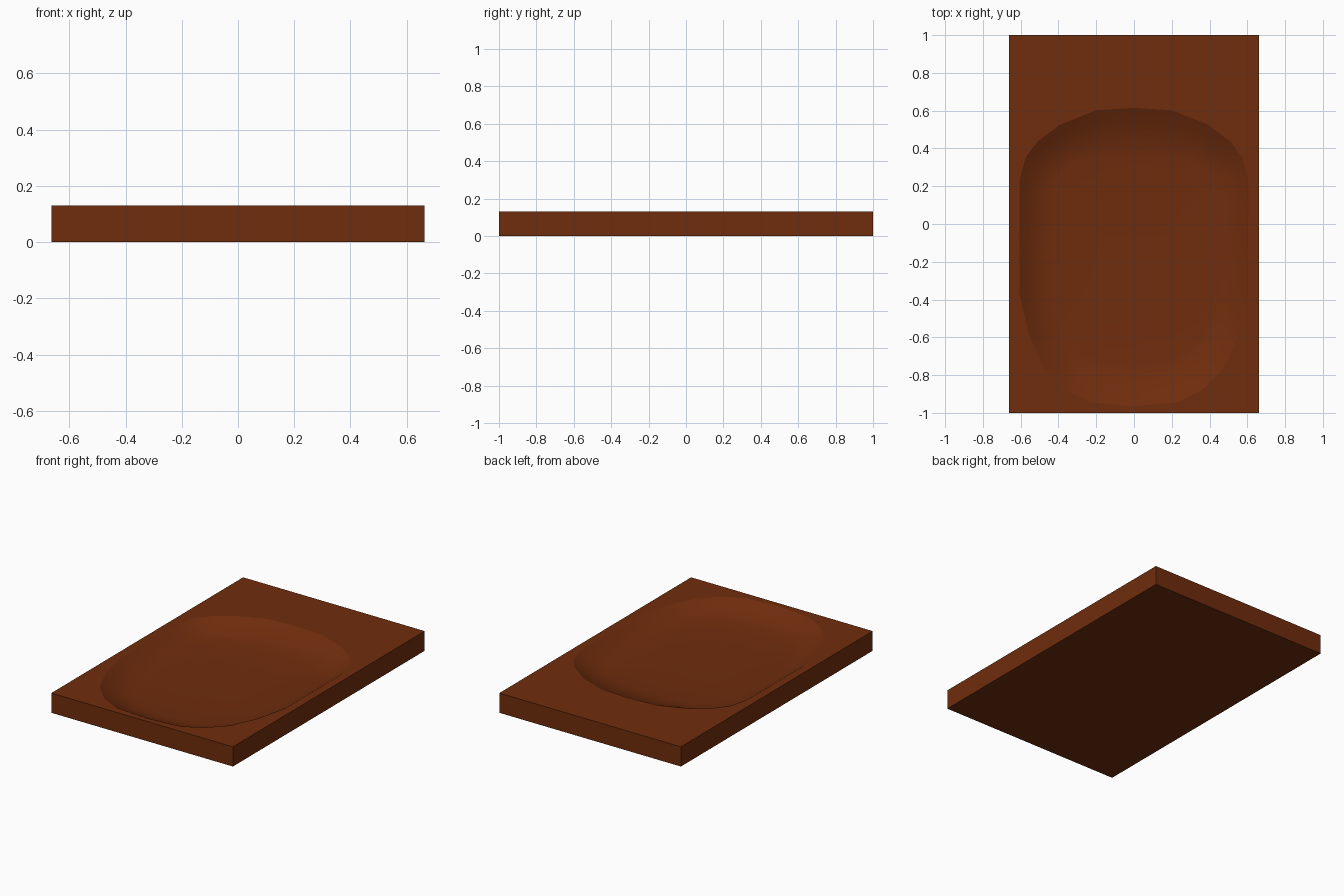
import bpy, bmesh

if "Cube" in bpy.data.objects:
    bpy.data.objects.remove(bpy.data.objects["Cube"])

W, L, H = 0.663, 1.0, 0.13          # half width, half length, thickness

# Right half of the hollow: rim outline and matching floor outline, back to front
rim_half = [(0, .615), (.2, .602), (.39, .527), (.51, .437), (.575, .35), (.607, .225),
            (.607, -.365), (.558, -.58), (.478, -.76), (.365, -.875), (.235, -.943), (0, -.965)]
floor_half = [(0, .34), (.16, .34), (.3, .33), (.38, .28), (.42, .22), (.43, .13),
              (.43, -.33), (.40, -.49), (.345, -.61), (.26, -.69), (.16, -.735), (0, -.75)]


def closed(half):
    return half + [(-x, y) for x, y in reversed(half[1:-1])]


rim, floor = closed(rim_half), closed(floor_half)
bm = bmesh.new()


def ring(points, z):
    return [bm.verts.new((x, y, z)) for x, y in points]


def bridge(a, b, smooth):
    n = len(a)
    for i in range(n):
        f = bm.faces.new((a[i], a[(i + 1) % n], b[(i + 1) % n], b[i]))
        f.smooth = smooth


# Slab sides and underside
corners = [(-W, -L), (W, -L), (W, L), (-W, L)]
bottom, top = ring(corners, 0), ring(corners, H)
bridge(bottom, top, False)
bm.faces.new(bottom[::-1])

# Dished hollow: rings blending from the rim down to the floor
rings = []
for t, depth in [(0, 0), (.25, .029), (.5, .052), (.75, .067), (1, .074)]:
    pts = [(a[0] + (b[0] - a[0]) * t, a[1] + (b[1] - a[1]) * t) for a, b in zip(rim, floor)]
    rings.append(ring(pts, H - depth))
rings.append(ring([(x * .5, -.2 + (y + .2) * .5) for x, y in floor], H - .079))
for a, b in zip(rings, rings[1:]):
    bridge(a, b, True)
bm.faces.new(rings[-1]).smooth = True

# Flat top surface around the hollow, with a crisp rim
edges = []
for loop in (top, rings[0]):
    for i, v in enumerate(loop):
        e = bm.edges.get((v, loop[(i + 1) % len(loop)]))
        e.smooth = False
        edges.append(e)
bmesh.ops.triangle_fill(bm, edges=edges, use_beauty=True, normal=(0, 0, 1))
bmesh.ops.recalc_face_normals(bm, faces=bm.faces[:])

mesh = bpy.data.meshes.new("hollowed_slab")
bm.to_mesh(mesh)
bm.free()
slab = bpy.data.objects.new("hollowed_slab", mesh)
bpy.context.collection.objects.link(slab)

# Reddish brown wood
wood = bpy.data.materials.new("brown_wood")
wood.diffuse_color = (0.16, 0.026, 0.004, 1)
wood.use_nodes = True
wood.node_tree.nodes["Principled BSDF"].inputs["Base Color"].default_value = wood.diffuse_color
mesh.materials.append(wood)
